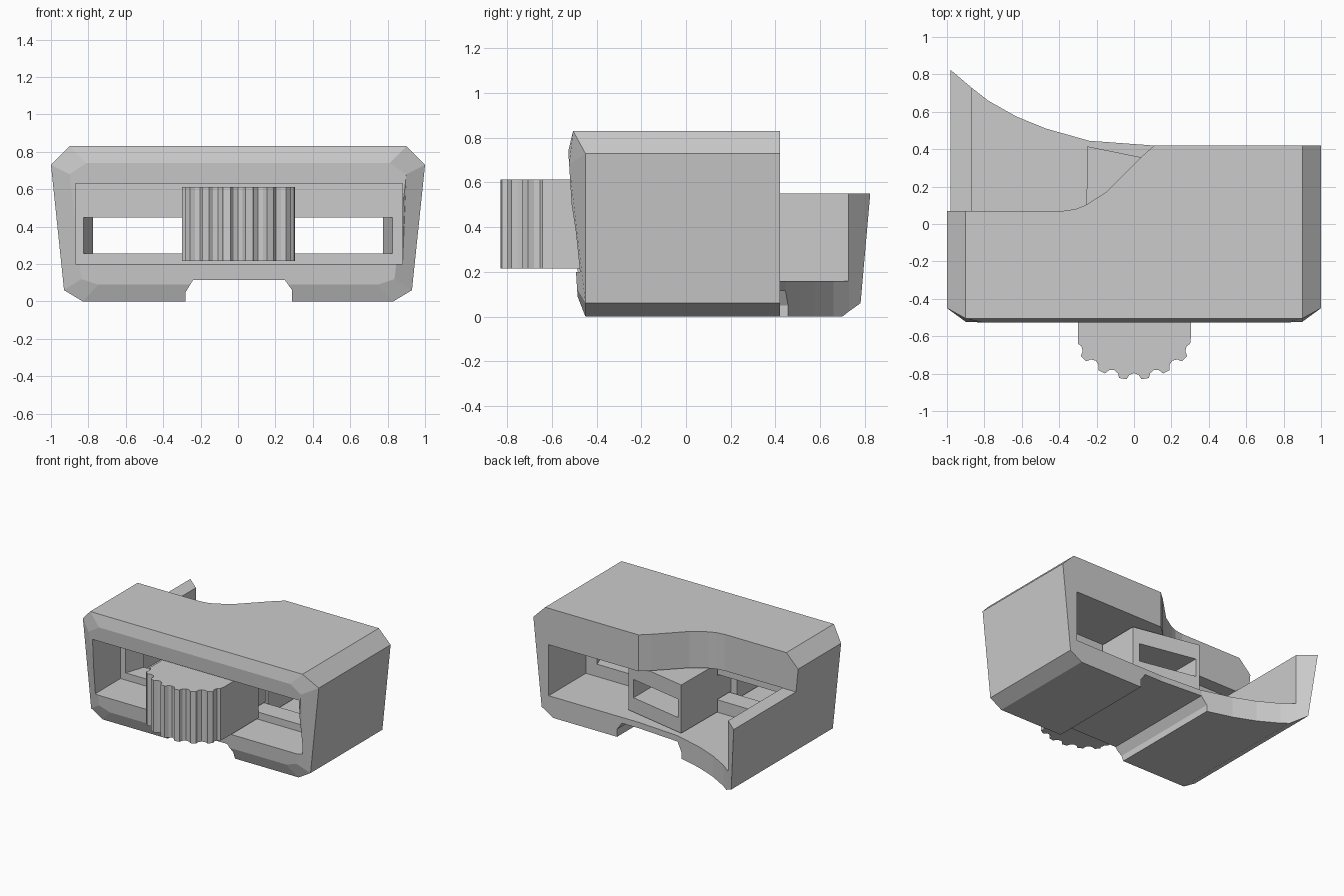
import bpy, bmesh, math
from mathutils import Vector

if "Cube" in bpy.data.objects:
    bpy.data.objects.remove(bpy.data.objects["Cube"], do_unlink=True)

grey = bpy.data.materials.new("light_grey")
grey.use_nodes = True
colour = (0.6, 0.6, 0.6, 1)
grey.diffuse_color = colour
grey.node_tree.nodes["Principled BSDF"].inputs["Base Color"].default_value = colour


def loft(name, rings):
    """Closed solid through rings that all have the same point count."""
    bm = bmesh.new()
    loops = [[bm.verts.new(p) for p in ring] for ring in rings]
    n = len(loops[0])
    for a, b in zip(loops, loops[1:]):
        for i in range(n):
            j = (i + 1) % n
            bm.faces.new((a[i], a[j], b[j], b[i]))
    bm.faces.new(loops[0])
    bm.faces.new(loops[-1])
    bmesh.ops.recalc_face_normals(bm, faces=bm.faces)
    mesh = bpy.data.meshes.new(name)
    bm.to_mesh(mesh)
    bm.free()
    mesh.materials.append(grey)
    obj = bpy.data.objects.new(name, mesh)
    bpy.context.collection.objects.link(obj)
    return obj


def plan(name, outline, z0, z1):
    """Outline in x and y, raised from z0 to z1."""
    return loft(name, [[(x, y, z) for x, y in outline] for z in (z0, z1)])


def across(name, outline, y0, y1):
    """Outline in x and z, run from y0 to y1."""
    return loft(name, [[(x, y, z) for x, z in outline] for y in (y0, y1)])


def rect(a0, a1, b0, b1):
    return [(a0, b0), (a1, b0), (a1, b1), (a0, b1)]


def cut(target, cutter):
    cutter.hide_render = True
    mod = target.modifiers.new("cut", 'BOOLEAN')
    mod.operation = 'DIFFERENCE'
    mod.solver = 'EXACT'
    mod.object = cutter
    bpy.context.view_layer.objects.active = target
    bpy.ops.object.modifier_apply(modifier=mod.name)
    bpy.data.objects.remove(cutter, do_unlink=True)


# Housing: chamfered eight-sided section with a bevelled, leaning front
half = [(0.83, 0), (0.93, 0.06), (1.0, 0.73), (0.9, 0.83)]
section = half + [(-x, z) for x, z in reversed(half)]
front_z = {0: 0.09, 0.06: 0.12, 0.73: 0.68, 0.83: 0.74}
front = []
for x, z in section:
    fz = front_z[z]
    front.append((x * 0.9, -0.485 - 0.064 * (fz - 0.09), fz))
rim = [(x, -0.505 if z > 0.8 else -0.45, z) for x, z in section]
back = [(x, 1.0, z) for x, z in section]
housing = loft("housing", [front, rim, back])

# Sweeping rear edge that leaves a pointed fin on one side
sweep = [(1.3, 0.42), (0.1, 0.42), (-0.24, 0.445), (-0.47, 0.51), (-0.63, 0.575),
         (-0.78, 0.66), (-0.87, 0.73), (-1.0, 0.84), (-1.1, 0.93), (-1.1, 1.3), (1.3, 1.3)]
cut(housing, plan("rear_cutter", sweep, -0.5, 1.5))

# Roof cut back over the open corner
roof = [(-1.3, 0.07), (-0.38, 0.07), (-0.31, 0.08), (-0.26, 0.1), (-0.15, 0.17),
        (0.04, 0.36), (0.12, 0.43), (0.12, 1.2), (-1.3, 1.2)]
cut(housing, plan("roof_cutter", roof, 0.55, 1.5))

# Rear and front cavities, with a slotted plate left between them
cut(housing, across("rear_cavity", rect(-0.866, 0.87, 0.16, 0.551), -0.03, 1.2))
cut(housing, across("front_cavity", rect(-0.87, 0.88, 0.2, 0.63), -0.8, -0.18))
cut(housing, loft("slot_cutter", [
    [(x, y, z) for x, z in rect(-w, w, 0.255, 0.45)]
    for w, y in ((0.83, -0.19), (0.772, -0.02))]))

# Groove along the underside
groove = [(-0.28, -0.2), (-0.28, 0.05), (-0.24, 0.115),
          (0.25, 0.115), (0.29, 0.06), (0.29, -0.2)]
cut(housing, across("groove_cutter", groove, -0.9, 1.2))

# Thumb slider with a scalloped grip
grip = [(-0.3, -0.19), (-0.3, -0.6)]
for k in range(-3, 4):
    for offset, r in ((-6, 0.382), (-4, 0.358), (0, 0.347), (4, 0.358), (6, 0.382)):
        a = math.radians(18 * k + offset)
        grip.append((max(-0.3, min(0.3, r * math.sin(a))), -0.45 - r * math.cos(a)))
grip += [(0.305, -0.6), (0.305, -0.19)]
plan("thumb_slider", grip, 0.215, 0.612)

# Neck through the slot, joining the slider to its carriage
across("slider_neck", rect(-0.25, 0.25, 0.262, 0.443), -0.2, 0.0)

# Rear carriage with a slanted end and a pocket
carriage = plan("slider_carriage",
                [(-0.255, -0.02), (0.27, -0.02), (0.27, 0.31), (-0.25, 0.415)], 0.17, 0.54)
cut(carriage, across("pocket_cutter", rect(-0.22, 0.22, 0.28, 0.42), 0.08, 0.8))
